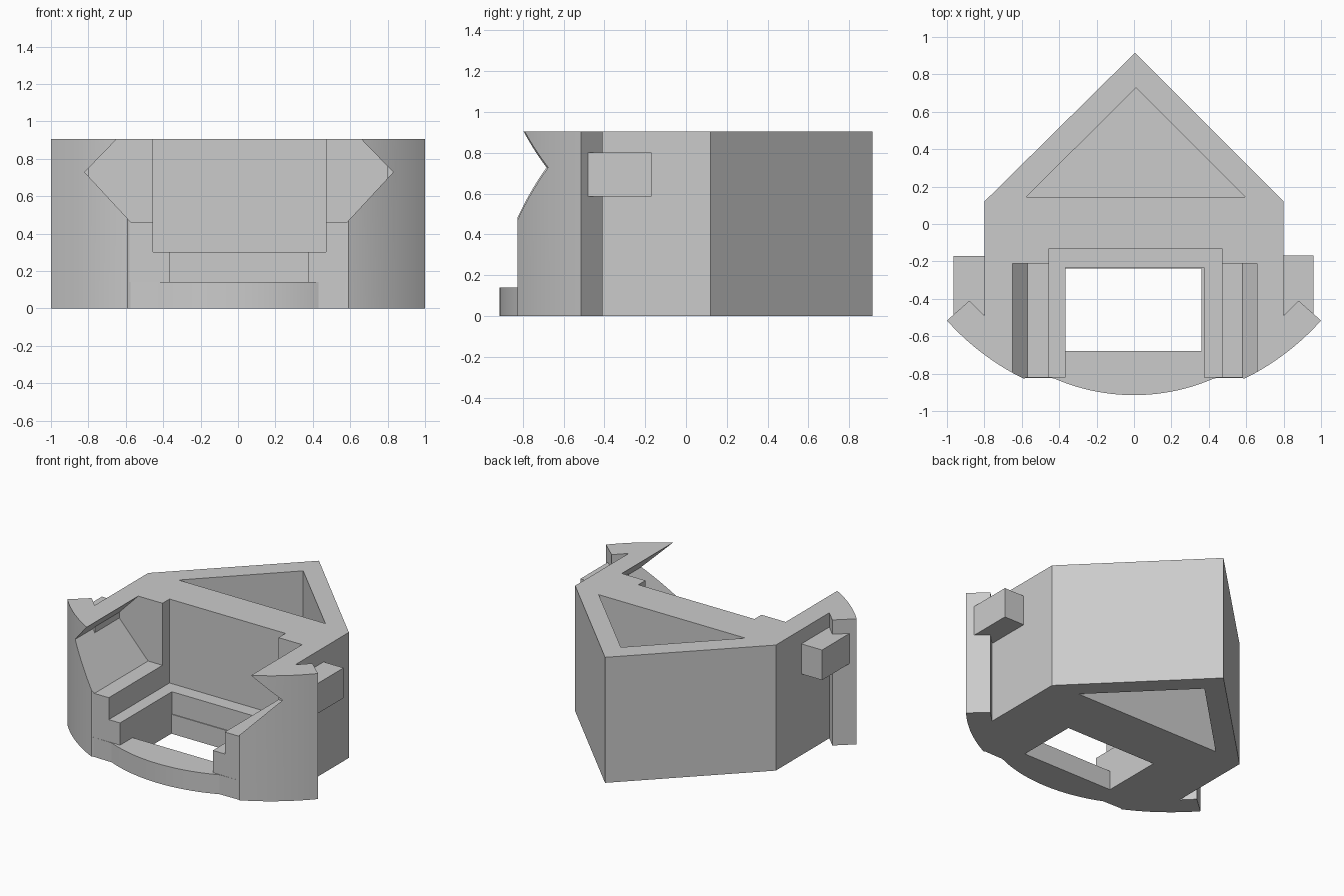
import bpy, bmesh, math
from mathutils import Matrix

old = bpy.data.objects.get("Cube")
if old:
    bpy.data.objects.remove(old, do_unlink=True)

grey = bpy.data.materials.new("plain grey")
grey.use_nodes = True
colour = (0.6, 0.6, 0.6, 1)
grey.diffuse_color = colour
grey.node_tree.nodes["Principled BSDF"].inputs["Base Color"].default_value = colour


def prism(name, points, low, high, upright=False):
    """Extrude a plan outline along z, or an xz outline along y if upright."""
    bm = bmesh.new()
    if upright:
        verts = [bm.verts.new((x, low, z)) for x, z in points]
    else:
        verts = [bm.verts.new((x, y, low)) for x, y in points]
    face = bm.faces.new(verts)
    made = bmesh.ops.extrude_face_region(bm, geom=[face])
    moved = [v for v in made["geom"] if isinstance(v, bmesh.types.BMVert)]
    step = (0, high - low, 0) if upright else (0, 0, high - low)
    bmesh.ops.translate(bm, verts=moved, vec=step)
    bmesh.ops.recalc_face_normals(bm, faces=bm.faces)
    mesh = bpy.data.meshes.new(name)
    bm.to_mesh(mesh)
    bm.free()
    mesh.materials.append(grey)
    obj = bpy.data.objects.new(name, mesh)
    bpy.context.collection.objects.link(obj)
    return obj


def box(name, x0, x1, y0, y1, z0, z1):
    return prism(name, [(x0, y0), (x1, y0), (x1, y1), (x0, y1)], z0, z1)


def arc(x0, x1, centre_y, radius, steps):
    """Points on the front of a circle centred on the middle plane."""
    xs = [x0 + (x1 - x0) * i / steps for i in range(steps + 1)]
    return [(x, centre_y - math.sqrt(radius ** 2 - x ** 2)) for x in xs]


height = 0.905

# Body outline: pointed back, hooked side wings, curved front
right_half = [(-0.8, 0.12), (-0.8, -0.49), (-0.88, -0.41)]
right_half += arc(-1.0, -0.59, 0.376, 1.34, 12) + [(-0.575, -0.822)]
left_half = [(-x, y) for x, y in reversed(right_half)]
outline = right_half + arc(-0.43, 0.43, 0.155, 1.07, 20) + left_half + [(0.005, 0.915)]
body = prism("main_body", outline, 0, height)

# Cutters: rear wells, flared front opening, stepped pockets and floor window
well = [(-0.575, 0.145), (0.595, 0.145), (0.01, 0.728)]
flare = [(-0.57, 0.458), (0.58, 0.458), (0.83, 0.728), (0.61, 0.955),
         (-0.6, 0.955), (-0.82, 0.728)]
cutters = [
    prism("upper_well", well, 0.47, 1),
    prism("lower_well", well, -0.1, 0.44),
    prism("flared_opening", flare, -1.1, -0.21, upright=True),
    box("wide_pocket", -0.455, 0.47, -1.1, -0.13, 0.30, 1.1),
    box("narrow_pocket", -0.365, 0.375, -1.1, -0.232, 0.14, 0.6),
    box("floor_window", -0.365, 0.36, -0.68, -0.238, -0.1, 0.4),
    box("front_trim", -0.58, 0.58, -1.1, -0.822, 0.14, 1.1),
]
for cutter in cutters:
    cutter.hide_render = True
    cut = body.modifiers.new(cutter.name, "BOOLEAN")
    cut.operation = "DIFFERENCE"
    cut.solver = "EXACT"
    cut.object = cutter

# Keep the carved result and drop the cutters
bpy.context.view_layer.update()
graph = bpy.context.evaluated_depsgraph_get()
carved = bpy.data.meshes.new_from_object(body.evaluated_get(graph))
body.modifiers.clear()
body.data = carved
for cutter in cutters:
    bpy.data.objects.remove(cutter, do_unlink=True)

# Side pegs
box("left_peg", 0.8, 0.96, -0.485, -0.168, 0.585, 0.802)
box("right_peg", -0.965, -0.8, -0.485, -0.172, 0.585, 0.802)

# Smooth the curved front, keep the corners crisp
bpy.ops.object.select_all(action="DESELECT")
body.select_set(True)
bpy.context.view_layer.objects.active = body
bpy.ops.object.shade_smooth_by_angle(angle=math.radians(12))
